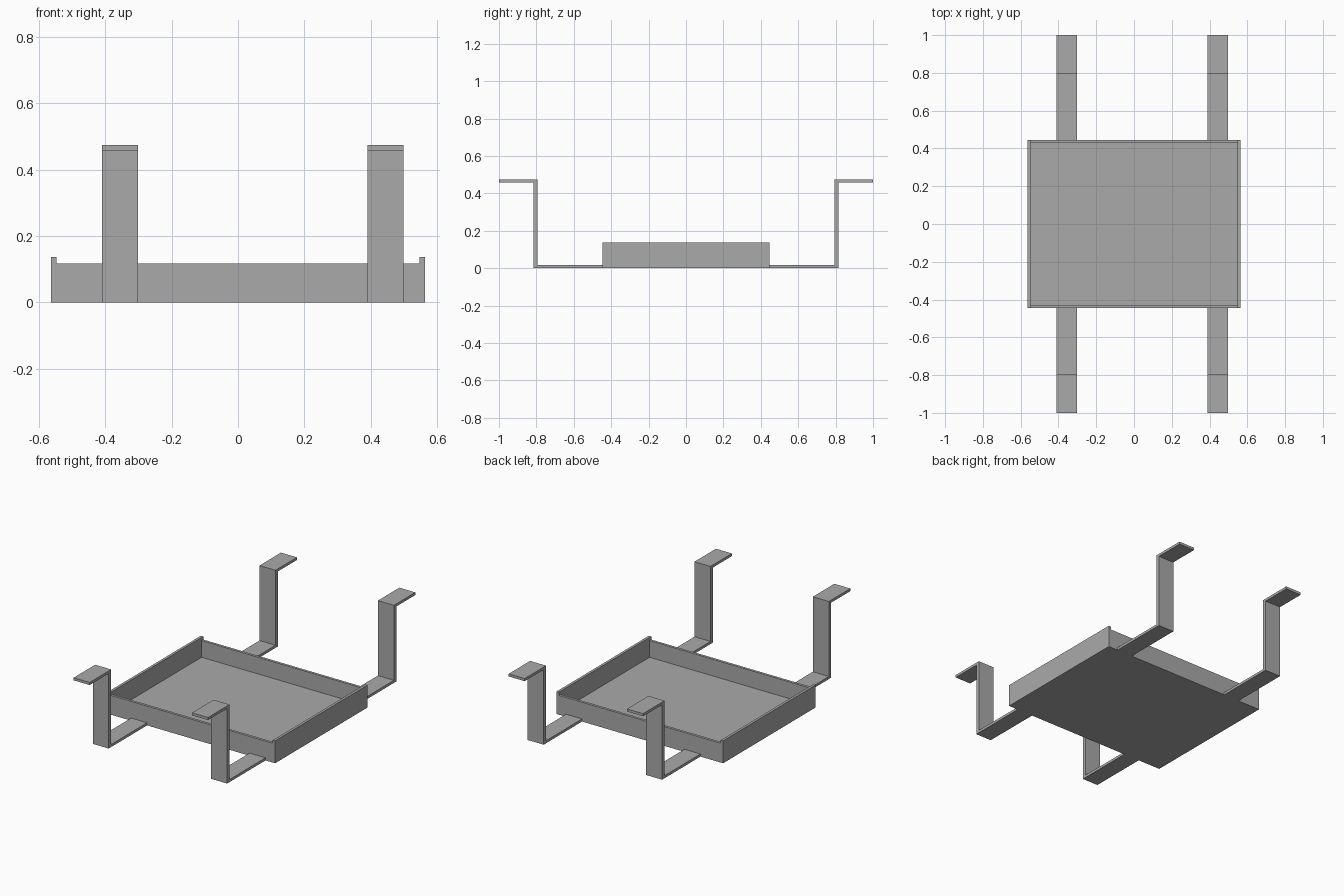
import bpy
import bmesh
from mathutils import Matrix, Vector

old = bpy.data.objects.get("Cube")
if old:
    bpy.data.objects.remove(old, do_unlink=True)

# Single flat grey
grey = bpy.data.materials.new("plain_grey")
grey.use_nodes = True
colour = (0.4, 0.4, 0.4, 1)
grey.diffuse_color = colour
grey.node_tree.nodes["Principled BSDF"].inputs["Base Color"].default_value = colour

HALF_X, HALF_Y = 0.563, 0.446      # tray half sizes
SHEET = 0.016                      # sheet thickness
SIDE_H, END_H = 0.137, 0.118       # wall heights


def finish(name, bm):
    bmesh.ops.recalc_face_normals(bm, faces=bm.faces)
    mesh = bpy.data.meshes.new(name)
    bm.to_mesh(mesh)
    bm.free()
    mesh.materials.append(grey)
    obj = bpy.data.objects.new(name, mesh)
    bpy.context.collection.objects.link(obj)
    return obj


def box(name, low, high):
    low, high = Vector(low), Vector(high)
    bm = bmesh.new()
    place = Matrix.Translation((low + high) / 2) @ Matrix.Diagonal((*(high - low), 1))
    bmesh.ops.create_cube(bm, size=1, matrix=place)
    return finish(name, bm)


def strap(name, x, width, side):
    """Bent flat bar: foot, upright and outward lip, extruded across its width."""
    inner, outer, top = 0.793, 0.816, 0.474
    profile = [(HALF_Y, 0), (outer, 0), (outer, top - SHEET), (1, top - SHEET),
               (1, top), (inner, top), (inner, SHEET), (HALF_Y, SHEET)]
    bm = bmesh.new()
    face = bm.faces.new([bm.verts.new((x, side * y, z)) for y, z in profile])
    new = bmesh.ops.extrude_face_region(bm, geom=[face])["geom"]
    moved = [v for v in new if isinstance(v, bmesh.types.BMVert)]
    bmesh.ops.translate(bm, verts=moved, vec=(width, 0, 0))
    return finish(name, bm)


# Tray floor and walls
ix = HALF_X - SHEET
box("tray_floor", (-ix, -HALF_Y, 0), (ix, HALF_Y, SHEET))
for side, label in ((1, "left"), (-1, "right")):
    xs = sorted((side * ix, side * HALF_X))
    box(label + "_wall", (xs[0], -HALF_Y, 0), (xs[1], HALF_Y, SIDE_H))
for side, label in ((-1, "front"), (1, "back")):
    ys = sorted((side * (HALF_Y - SHEET), side * HALF_Y))
    box(label + "_wall", (-ix, ys[0], SHEET), (ix, ys[1], END_H))
    # Hanging straps
    strap(label + "_left_strap", 0.39, 0.108, side)
    strap(label + "_right_strap", -0.41, 0.108, side)
